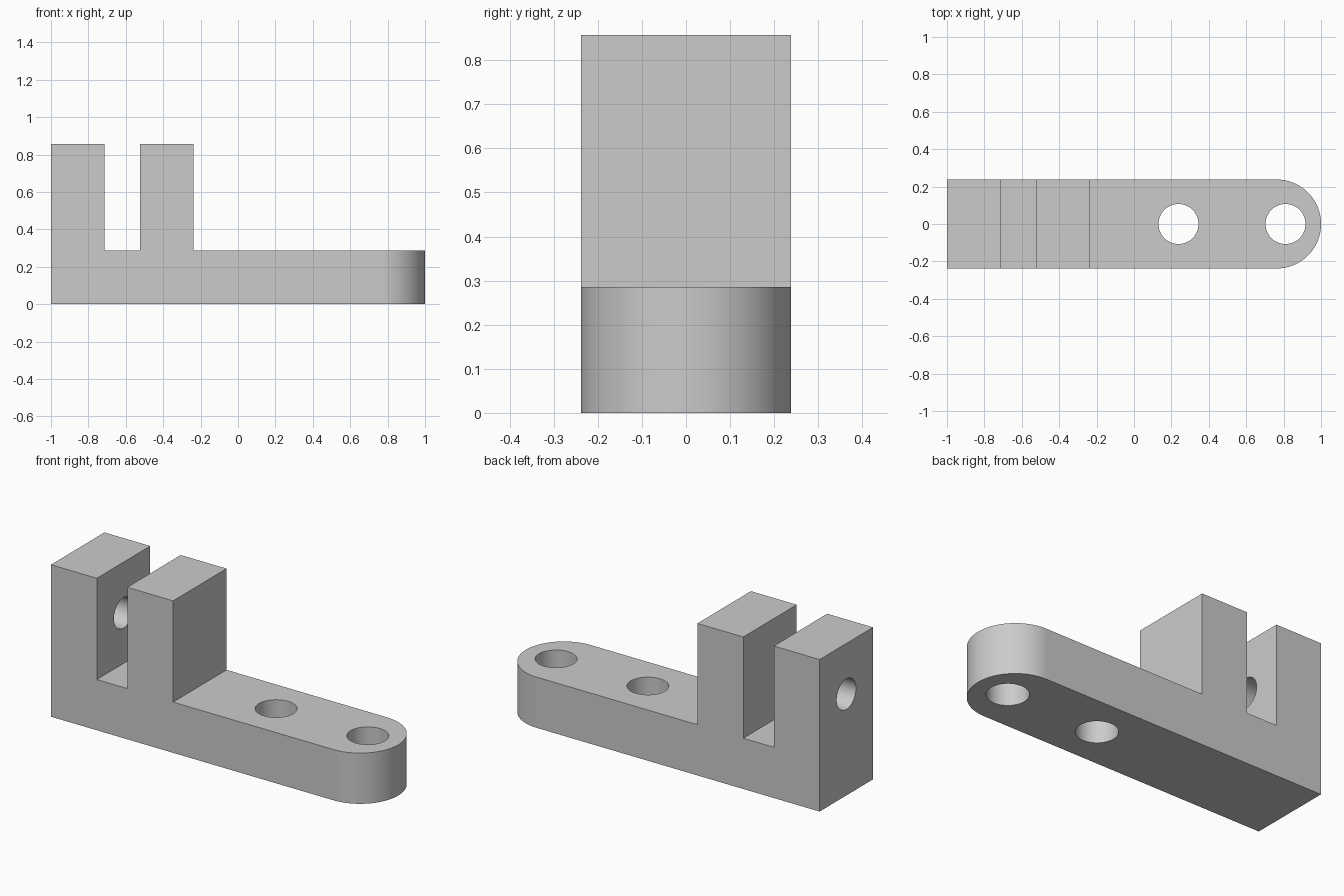
import bpy
import bmesh
import math
from mathutils import Vector

default = bpy.data.objects.get("Cube")
if default:
    bpy.data.objects.remove(default, do_unlink=True)

# Main dimensions
HALF_W = 0.238
PLATE_H = 0.286
TOP = 0.857

# Single grey finish
grey = bpy.data.materials.new("plain_grey")
grey.use_nodes = True
colour = (0.6, 0.6, 0.6, 1.0)
grey.diffuse_color = colour
grey.node_tree.nodes["Principled BSDF"].inputs["Base Color"].default_value = colour


def add_object(name, bm):
    mesh = bpy.data.meshes.new(name)
    bm.to_mesh(mesh)
    bm.free()
    mesh.materials.append(grey)
    obj = bpy.data.objects.new(name, mesh)
    bpy.context.collection.objects.link(obj)
    return obj


def drill(body, name, centre, radius, depth, along_x=False):
    """Cut a round hole through the body."""
    bm = bmesh.new()
    bmesh.ops.create_cone(bm, cap_ends=True, segments=64,
                          radius1=radius, radius2=radius, depth=depth)
    cutter = add_object(name, bm)
    cutter.location = centre
    if along_x:
        cutter.rotation_euler.y = math.pi / 2
    cutter.hide_render = True
    bpy.context.view_layer.update()
    mod = body.modifiers.new(name, "BOOLEAN")
    mod.operation = "DIFFERENCE"
    mod.solver = "EXACT"
    mod.object = cutter
    bpy.ops.object.modifier_apply(modifier=mod.name)
    bpy.data.objects.remove(cutter, do_unlink=True)


# Side profile: long plate with two upright jaws and a slot between them
profile = [(-1, 0), (1, 0), (1, PLATE_H), (-0.238, PLATE_H), (-0.238, TOP),
           (-0.524, TOP), (-0.524, PLATE_H), (-0.714, PLATE_H),
           (-0.714, TOP), (-1, TOP)]
bm = bmesh.new()
face = bm.faces.new([bm.verts.new((x, -HALF_W, z)) for x, z in profile])
extruded = bmesh.ops.extrude_face_region(bm, geom=[face])
verts = [g for g in extruded["geom"] if isinstance(g, bmesh.types.BMVert)]
bmesh.ops.translate(bm, verts=verts, vec=Vector((0, 2 * HALF_W, 0)))

# Fully rounded plate end
end_edges = [e for e in bm.edges
             if all(v.co.x > 0.99 for v in e.verts)
             and abs(e.verts[0].co.z - e.verts[1].co.z) > 0.1]
bmesh.ops.bevel(bm, geom=end_edges, offset=HALF_W, offset_type="OFFSET",
                segments=24, profile=0.5, affect="EDGES")
bmesh.ops.remove_doubles(bm, verts=bm.verts, dist=0.0005)
bmesh.ops.recalc_face_normals(bm, faces=bm.faces)
body = add_object("clevis_bracket", bm)
bpy.context.view_layer.objects.active = body
body.select_set(True)

# Two mounting holes in the plate and a pin hole in the outer jaw
for i, x in enumerate((0.238, 0.81)):
    drill(body, f"mounting_hole_{i + 1}", (x, 0, PLATE_H / 2), 0.107, 0.5)
drill(body, "pin_hole", (-0.857, 0, 0.571), 0.086, 0.4, along_x=True)

# Smooth curved walls, crisp corners, flat large faces
bpy.ops.object.shade_smooth_by_angle(angle=math.radians(30))
weighted = body.modifiers.new("flat_face_normals", "WEIGHTED_NORMAL")
weighted.keep_sharp = True
